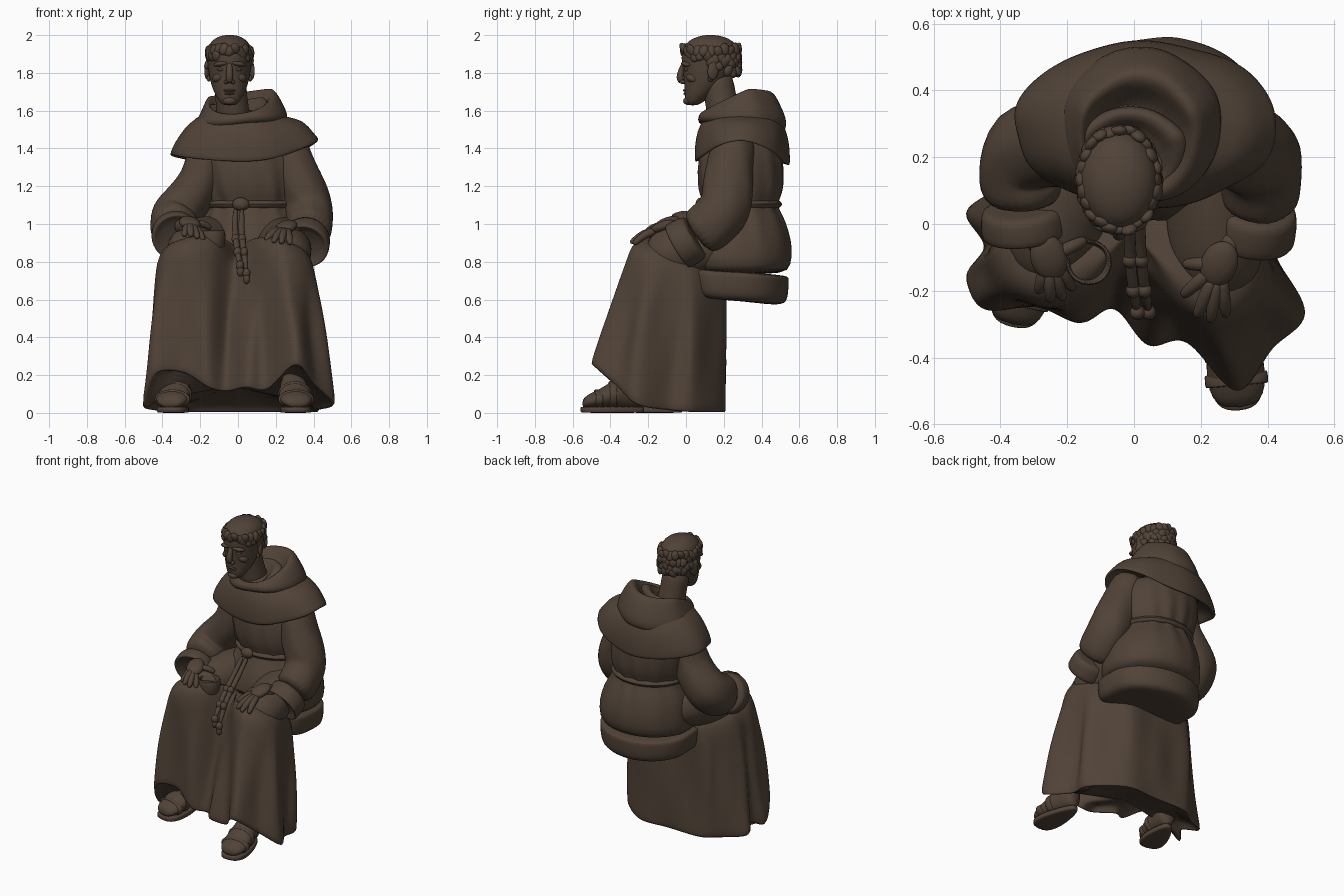
import bpy, bmesh, math, random
from mathutils import Vector as V, Euler, Matrix
random.seed(4)

mat = bpy.data.materials.new("dark brown")
mat.diffuse_color = (0.082, 0.056, 0.039, 1)


def finish(name, bm, sub=0):
    bmesh.ops.recalc_face_normals(bm, faces=bm.faces[:])
    me = bpy.data.meshes.new(name)
    bm.to_mesh(me)
    bm.free()
    ob = bpy.data.objects.new(name, me)
    bpy.context.collection.objects.link(ob)
    me.materials.append(mat)
    for p in me.polygons:
        p.use_smooth = True
    if sub:
        mod = ob.modifiers.new("smooth", 'SUBSURF')
        mod.levels = mod.render_levels = sub
    return ob


def loft(name, rings, cap0=True, cap1=True, sub=1):
    bm = bmesh.new()
    vs = [[bm.verts.new(p) for p in r] for r in rings]
    n = len(rings[0])
    for a, b in zip(vs, vs[1:]):
        for i in range(n):
            bm.faces.new((a[i], a[(i + 1) % n], b[(i + 1) % n], b[i]))
    if cap0:
        bm.faces.new(vs[0])
    if cap1:
        bm.faces.new(vs[-1])
    return finish(name, bm, sub)


def ring(z, cx, cy, rx, ry, n=32, fold=0, k=8, ph=0, dz=None, sq=1.0):
    # oval ring with folds; sq below 1 squares off the front half
    out = []
    for i in range(n):
        a = 2 * math.pi * i / n
        f = 1 + fold * (math.cos(k * a + ph) + 0.5 * math.cos((k + 3) * a + 2 * ph))
        c, s = math.cos(a), math.sin(a)
        if s < 0:
            c = math.copysign(abs(c) ** sq, c)
            s = -abs(s) ** sq
        out.append(V((cx + rx * f * c, cy + ry * f * s, z + (dz(a) if dz else 0))))
    return out


def tube(name, pts, n=12, sub=1, fold=0, deep=1):
    # pts: (x, y, z, radius); rings keep a side axis near world x
    rings = []
    P = [V(p[:3]) for p in pts]
    for j, p in enumerate(pts):
        t = (P[min(j + 1, len(P) - 1)] - P[max(j - 1, 0)]).normalized()
        s = V((1, 0, 0))
        s = (s - t * s.dot(t)).normalized()
        u = t.cross(s) * deep
        rings.append([P[j] + (s * math.cos(2 * math.pi * i / n) + u * math.sin(2 * math.pi * i / n))
                      * p[3] * (1 + fold * math.cos(i * 1.6 + j * 1.9)) for i in range(n)])
    return loft(name, rings, sub=sub)


def blob(name, loc, scale, rot=(0, 0, 0), sub=3):
    bm = bmesh.new()
    bmesh.ops.create_icosphere(bm, subdivisions=sub, radius=1)
    bm.transform(Matrix.LocRotScale(V(loc), Euler(rot), V(scale)))
    return finish(name, bm)


def spline(pts, m):
    # closed Catmull-Rom curve
    out, n = [], len(pts)
    for i in range(n):
        a, b, c, d = (V(pts[(i + q) % n]) for q in (-1, 0, 1, 2))
        for j in range(m):
            t = j / m
            out.append(0.5 * (2 * b + (c - a) * t + (2 * a - 5 * b + 4 * c - d) * t * t
                              + (3 * b - a - 3 * c + d) * t ** 3))
    return out


# robe skirt: hem outline and knee outline, joined with folds
hem = [(0, .2, 0), (-.25, .2, 0), (-.36, .13, 0), (-.51, .04, .02), (-.45, -.07, .05), (-.51, -.16, .03),
       (-.45, -.26, .2), (-.3, -.25, .21), (-.16, -.3, .13), (-.06, -.26, .11), (.04, -.37, .13), (.16, -.36, .12),
       (.31, -.51, .25), (.42, -.38, .14), (.52, -.27, .04), (.43, -.1, .01), (.42, .04, 0), (.22, .2, 0)]
knee = [(0, .2, .7), (-.22, .2, .7), (-.32, .14, .72), (-.39, .06, .75), (-.41, -.02, .78), (-.43, -.1, .8),
        (-.38, -.2, .82), (-.27, -.25, .83), (-.14, -.22, .8), (-.03, -.13, .7), (.06, -.18, .74), (.16, -.28, .8),
        (.26, -.31, .82), (.36, -.25, .8), (.4, -.15, .78), (.39, -.03, .75), (.37, .06, .7), (.22, .2, .7)]
H, K = spline(hem, 6), spline(knee, 6)
for p in H:
    p.z = max(p.z, 0)


def shrink(r, s, dz):
    return [V((p.x * s, .03 + (p.y - .03) * s, p.z + dz)) for p in r]


rings = [shrink(H, .9, .06), shrink(H, .95, .004), H]
for j in range(1, 9):
    t = j / 8
    r = [h.lerp(k, t) for h, k in zip(H, K)]
    for i, p in enumerate(r):
        d = V((p.x, p.y - .03, 0)).normalized()
        p += d * .013 * math.sin(math.pi * t) * (math.cos(i * .524 + 1.5 * t) + .5 * math.cos(i * .93 - 2 * t))
    rings.append(r)
rings += [shrink(K, .93, .07), shrink(K, .78, .11), shrink(K, .4, .12)]
loft("robe_skirt", rings)

# thighs under the robe
tube("left_thigh", [(-.1, .35, .9, .1), (-.13, .25, .91, .15), (-.22, .05, .88, .145), (-.26, -.1, .83, .14),
                    (-.26, -.18, .82, .06)], 20, 2, .02)
tube("right_thigh", [(.22, .35, .9, .1), (.23, .25, .91, .15), (.24, .05, .88, .145), (.25, -.12, .83, .15),
                     (.25, -.22, .83, .07)], 20, 2, .02)

# stool seat, round at the back and squarer in front
tilt = lambda a: -.02 * math.sin(a)
loft("seat", [ring(z, .09, .285, rx, rx * .82, dz=tilt, sq=.55) for z, rx in
              [(.592, .2), (.594, .27), (.61, .305), (.66, .315), (.725, .318), (.74, .316), (.75, .28)]])

# torso and hips with gathered waist
loft("robe_body", [ring(z, cx, cy, rx, ry, 72, f, 13, z * 7, sq=.8 if z < .9 else 1) for z, cx, cy, rx, ry, f in [
    (.73, .09, .285, .29, .24, 0), (.78, .09, .285, .315, .27, 0), (.87, .09, .285, .315, .28, .005),
    (.97, .08, .285, .295, .257, .012), (1.05, .07, .29, .255, .22, .022), (1.1, .07, .29, .222, .188, .024),
    (1.14, .07, .29, .25, .21, .026), (1.21, .065, .29, .265, .23, .02), (1.35, .05, .29, .28, .225, .012),
    (1.48, .03, .29, .24, .19, 0)]])

# rope belt, knot and hanging cords
loft("rope_belt", [ring(1.105 + .022 * math.sin(b), .07, .29, .23 + .022 * math.cos(b), .197 + .022 * math.cos(b), 48)
                   for b in [j * math.pi / 4 for j in range(9)]], False, False)
blob("belt_knot", (.015, .08, 1.105), (.045, .03, .035))
for n, dx, e in (("left_cord", -.012, .78), ("right_cord", .022, .74)):
    path = [(dx, .075, 1.09, .015), (dx - .005, -.01, .99, .018), (dx, -.11, .92, .018),
            (dx + .01, -.2, .85, .018), (dx + .022, -.265, e, .015)]
    tube(n, path, 8)
    for q in (2, 3, 4):
        blob(n + "_bead", path[q][:3], (.023, .023, .028), sub=2)
    blob(n + "_tassel", (dx + .024, -.27, e - .03), (.02, .018, .03), sub=2)


# shoulder cape; the hem is higher over the arms
def cape_z(a):
    c, s = math.cos(a), math.sin(a)
    return .11 * max(c, 0) ** 2 + .035 * max(-c, 0) ** 2 - .02 * max(s, 0)


def half(a):
    return cape_z(a) * .6


loft("shoulder_cape", [ring(z, cx, .297, rx, ry, 56, f, 6, 1 + z, dz) for z, cx, rx, ry, f, dz in [
    (1.4, .035, .3, .18, 0, cape_z), (1.34, .035, .365, .225, .012, cape_z), (1.325, .035, .395, .248, .014, cape_z),
    (1.345, .035, .396, .25, .014, cape_z), (1.41, .035, .372, .25, .01, half), (1.49, .03, .315, .238, .008, half),
    (1.56, .02, .245, .205, .006, None), (1.61, .01, .16, .15, 0, None)]])


# hood folded down around the neck, high at the back and sides
def hood_ring(z, rise, cx, cy, rx, ry, f=.014):
    return ring(z, cx, cy, rx, ry, 48, f, 5, z * 7, lambda a:
                rise * max(-1, min(1, 1.4 * math.sin(a) + .45)) + .022 * math.cos(a))


loft("hood", [hood_ring(*r) for r in [
    (1.5, -.02, .02, .295, .2, .2), (1.52, -.02, .02, .295, .245, .236), (1.565, -.005, .02, .295, .245, .236),
    (1.605, .025, .02, .285, .215, .212), (1.635, .055, .015, .272, .19, .197), (1.645, .06, .01, .265, .17, .173),
    (1.62, .05, .01, .26, .15, .14), (1.56, .02, .0, .25, .12, .11)]])
loft("collar", [hood_ring(*r) for r in [
    (1.52, .04, -.01, .215, .17, .13), (1.575, .05, -.01, .215, .18, .14), (1.61, .05, -.01, .215, .155, .125),
    (1.6, .045, -.015, .205, .12, .1), (1.55, .03, -.015, .2, .1, .09)]])

# wide sleeves, loose at the elbow, with rolled cuffs
arms = {"left": [(-.15, .27, 1.47, .08), (-.165, .25, 1.38, .105), (-.185, .235, 1.26, .112), (-.235, .24, 1.16, .12),
                 (-.33, .24, 1.05, .135), (-.34, .15, .99, .133), (-.335, .05, .96, .12)],
        "right": [(.25, .27, 1.48, .08), (.27, .25, 1.4, .108), (.3, .23, 1.29, .115), (.35, .22, 1.17, .128),
                  (.378, .21, 1.07, .13), (.38, .12, .985, .125), (.368, .05, .935, .12)]}
ends = {"left": V((-.325, -.03, .93)), "right": V((.35, -.045, .88))}
for side, p in arms.items():
    e, w = ends[side], V(p[-1][:3])
    tube(side + "_sleeve", p, 24, 2, .03, 1.1)
    lip = [(w, .1), (w, .124), (w.lerp(e, .5), .131), (e, .133), (e + (e - w) * .02, .12), (e - (e - w) * .3, .09)]
    d = (e - w).normalized()
    s = (V((1, 0, 0)) - d * d.x).normalized()
    u = d.cross(s)
    loft(side + "_cuff", [[c + (s * math.cos(i * math.pi / 12) + u * math.sin(i * math.pi / 12)) * r
                           for i in range(24)] for c, r in lip])

# hands: wrist, palm and bent fingers, thumb last
hands = {"left": ((-.31, .0, .98), (-.255, -.1, 1.005), [(-.285, -.2, .94), (-.25, -.225, .94), (-.215, -.22, .93),
                                                       (-.185, -.19, .92), (-.15, -.05, .98)]),
         "right": ((.32, .0, .95), (.255, -.12, .985), [(.15, -.21, .92), (.19, -.27, .91), (.23, -.285, .905),
                                                       (.275, -.27, .9), (.155, -.12, .94)])}
for side, (w, pm, tips) in hands.items():
    w, pm = V(w), V(pm)
    tube(side + "_wrist", [(*w, .05), (*w.lerp(pm, .5), .045), (*pm, .035)], 12)
    blob(side + "_palm", pm, (.055, .075, .03), (.35, 0, .3 if side == "left" else -.4))
    for q, tip in enumerate(tips):
        t = V(tip)
        b = pm + (t - pm) * .2
        m = pm.lerp(t, .65) + V((0, 0, .018))
        tube(side + "_finger", [(*b, .025), (*m, .023), (*t, .018), (*(t + (t - m) * .15), .008)], 8)

# small bowl
loft("bowl", [ring(z, -.135, -.115, r, r, 24) for z, r in
              [(.84, .035), (.845, .045), (.88, .066), (.93, .07), (.965, .067), (.967, .06), (.92, .055), (.87, .04)]])

# head and neck
hx = -.045
tube("neck", [(-.02, .22, 1.5, .1), (-.03, .19, 1.62, .085), (-.04, .175, 1.72, .085), (-.045, .15, 1.8, .09)], 20)
loft("head", [ring(z, hx, cy, rx, ry, 28) for z, cy, rx, ry in [
    (1.628, .035, .025, .02), (1.637, .04, .045, .04), (1.665, .055, .066, .062), (1.7, .075, .083, .083),
    (1.75, .1, .102, .11), (1.82, .125, .114, .142), (1.88, .128, .12, .155), (1.93, .13, .12, .15),
    (1.97, .13, .096, .12), (1.993, .13, .06, .07), (2.001, .13, .02, .02)]])
tube("nose", [(hx, -.005, 1.86, .014), (hx, -.022, 1.82, .017), (hx, -.036, 1.775, .022), (hx, -.02, 1.745, .018)], 10)
blob("chin", (hx, .01, 1.652), (.035, .025, .022))
blob("upper_lip", (hx, -.003, 1.707), (.034, .014, .007))
blob("lower_lip", (hx, .0, 1.69), (.028, .014, .007))
for s in (-1, 1):
    blob("brow", (hx + s * .046, .002, 1.848), (.042, .026, .014), (0, s * .15, s * .3))
    blob("eye", (hx + s * .045, .004, 1.818), (.021, .014, .01), (0, 0, s * .35))
    blob("cheekbone", (hx + s * .052, .042, 1.775), (.04, .042, .028), (0, s * .4, s * .5))
    blob("nostril", (hx + s * .018, -.018, 1.752), (.012, .016, .011))
    blob("ear", (hx + s * .116, .145, 1.815), (.014, .032, .052), (-.15, 0, s * .35))
    blob("earlobe", (hx + s * .11, .13, 1.77), (.011, .015, .016))

# tonsured hair: ragged locks in rows, reaching lower at the back
for row in range(4):
    for i in range(24):
        a = 2 * math.pi * (i + row * .5) / 24
        if row * .34 > (1 + math.sin(a)) / 2 + .25:
            continue
        z = 1.92 - row * .036 + random.uniform(-.01, .01)
        f = random.uniform(.96, 1.02)
        x, y = hx + .114 * f * math.cos(a), .133 + .15 * f * math.sin(a)
        blob("hair_lock", (x, y, z), (.017, .027, .034),
             (random.uniform(-.6, .6), random.uniform(-.4, .4), a), 2)

# sandalled feet
for side, heel, toe in (("left", V((-.3, -.02, 0)), V((-.365, -.31, 0))),
                        ("right", V((.285, -.22, 0)), V((.315, -.56, 0)))):
    d = (toe - heel)
    L = d.length
    d.normalize()
    s = V((-d.y, d.x, 0))

    def cross(t, w, h, z0):
        return [heel + d * L * t + s * w * math.cos(i * math.pi / 8)
                + V((0, 0, z0 + h * (.5 + .5 * math.sin(i * math.pi / 8)))) for i in range(16)]
    loft(side + "_foot", [cross(*c, .025) for c in [(0, .04, .16), (.1, .065, .22), (.3, .075, .2), (.5, .085, .145),
                                                    (.7, .092, .1), (.88, .08, .075), (.97, .045, .045)]])
    for t, w, h in ((.5, .092, .15), (.72, .097, .105)):
        loft(side + "_strap", [cross(t + q, w, h, .02) for q in (-.06, -.05, .05, .06)])
    out = [heel + d * L * (.5 + .5 * math.cos(a)) + s * (.075 + .03 * math.cos(a))
           * math.copysign(abs(math.sin(a)) ** .7, math.sin(a)) for a in [i * math.pi / 12 for i in range(24)]]
    loft(side + "_sole", [[p + V((0, 0, z)) for p in out] for z in (0, .004, .03, .034)])
    tube(side + "_shin", [(heel.x, heel.y - .08, .08, .06), (heel.x, heel.y - .04, .2, .06), (heel.x, heel.y, .32, .06)], 12)
